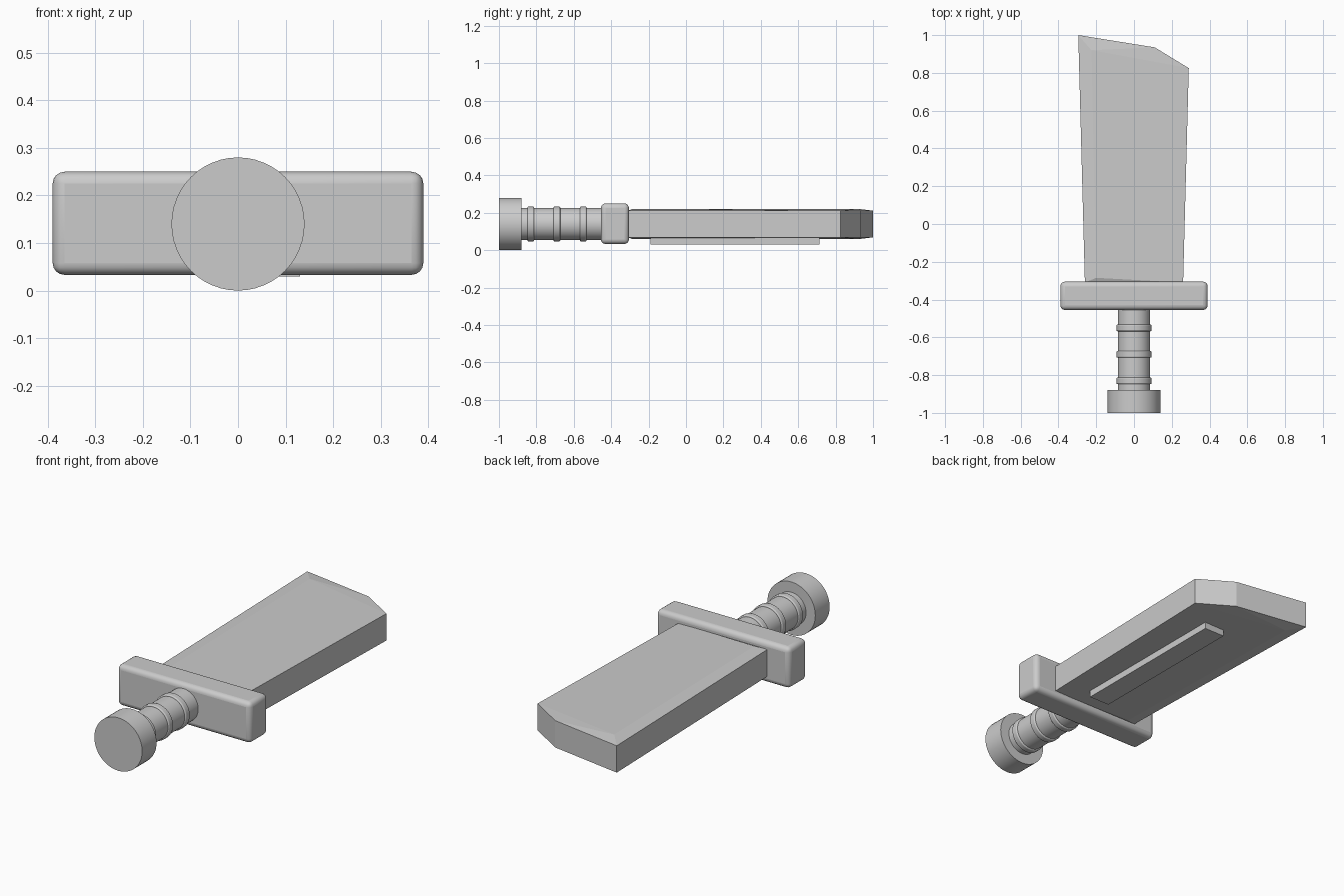
import bpy, bmesh, math

if "Cube" in bpy.data.objects:
    bpy.data.objects.remove(bpy.data.objects["Cube"])

ZC = 0.14  # height of the sword's long axis


def box(name, lo, hi, bevel=0.0):
    bpy.ops.mesh.primitive_cube_add(size=1, location=[(a + b) / 2 for a, b in zip(lo, hi)])
    ob = bpy.context.object
    ob.name = name
    ob.scale = [b - a for a, b in zip(lo, hi)]
    bpy.ops.object.transform_apply(location=False, rotation=False, scale=True)
    if bevel:
        mod = ob.modifiers.new("round", 'BEVEL')
        mod.width, mod.segments = bevel, 4
        bpy.ops.object.shade_smooth_by_angle(angle=math.radians(35))
    return ob


def rod(name, radius, y0, y1, bevel=0.0):
    bpy.ops.mesh.primitive_cylinder_add(
        vertices=48, radius=radius, depth=y1 - y0,
        location=(0, (y0 + y1) / 2, ZC), rotation=(math.pi / 2, 0, 0))
    ob = bpy.context.object
    ob.name = name
    if bevel:
        mod = ob.modifiers.new("round", 'BEVEL')
        mod.width, mod.segments = bevel, 3
    bpy.ops.object.shade_smooth_by_angle(angle=math.radians(35))
    return ob


# Blade: outline with a slightly raised ridge beside the cutting edge
outline = [(-0.26, -0.31), (0.26, -0.31), (0.29, 0.825), (0.11, 0.935), (-0.295, 1.0)]
ridge = [(-0.225, 0.92), (-0.20, -0.285)]
bm = bmesh.new()
rims = []
for s in (1, -1):
    rim = [bm.verts.new((x, y, ZC + s * 0.071)) for x, y in outline]
    top, base = [bm.verts.new((x, y, ZC + s * 0.081)) for x, y in ridge]
    bm.faces.new([rim[0], base, top, rim[4]])
    bm.faces.new([base, rim[0], rim[1]])
    bm.faces.new([base, rim[1], rim[2]])
    bm.faces.new([base, rim[2], top])
    bm.faces.new([top, rim[2], rim[3]])
    bm.faces.new([top, rim[3], rim[4]])
    rims.append(rim)
for i in range(5):
    j = (i + 1) % 5
    bm.faces.new([rims[0][i], rims[0][j], rims[1][j], rims[1][i]])
bmesh.ops.recalc_face_normals(bm, faces=bm.faces)
mesh = bpy.data.meshes.new("blade")
bm.to_mesh(mesh)
bm.free()
bpy.context.collection.objects.link(bpy.data.objects.new("blade", mesh))

# Raised bar on the underside of the blade
box("blade_bar", (0.01, -0.19, 0.03), (0.13, 0.715, 0.075))

# Crossguard
box("guard", (-0.39, -0.455, 0.033), (0.39, -0.305, 0.25), 0.025)

# Grip with three rings
rod("grip", 0.086, -0.89, -0.44)
for i, y in enumerate((-0.55, -0.69, -0.83)):
    rod(f"grip_ring_{i + 1}", 0.093, y - 0.018, y + 0.018, 0.006)

# Pommel: a disc shaded smooth all over
pommel = rod("pommel", 0.14, -1.0, -0.88)
bpy.ops.object.shade_smooth()
